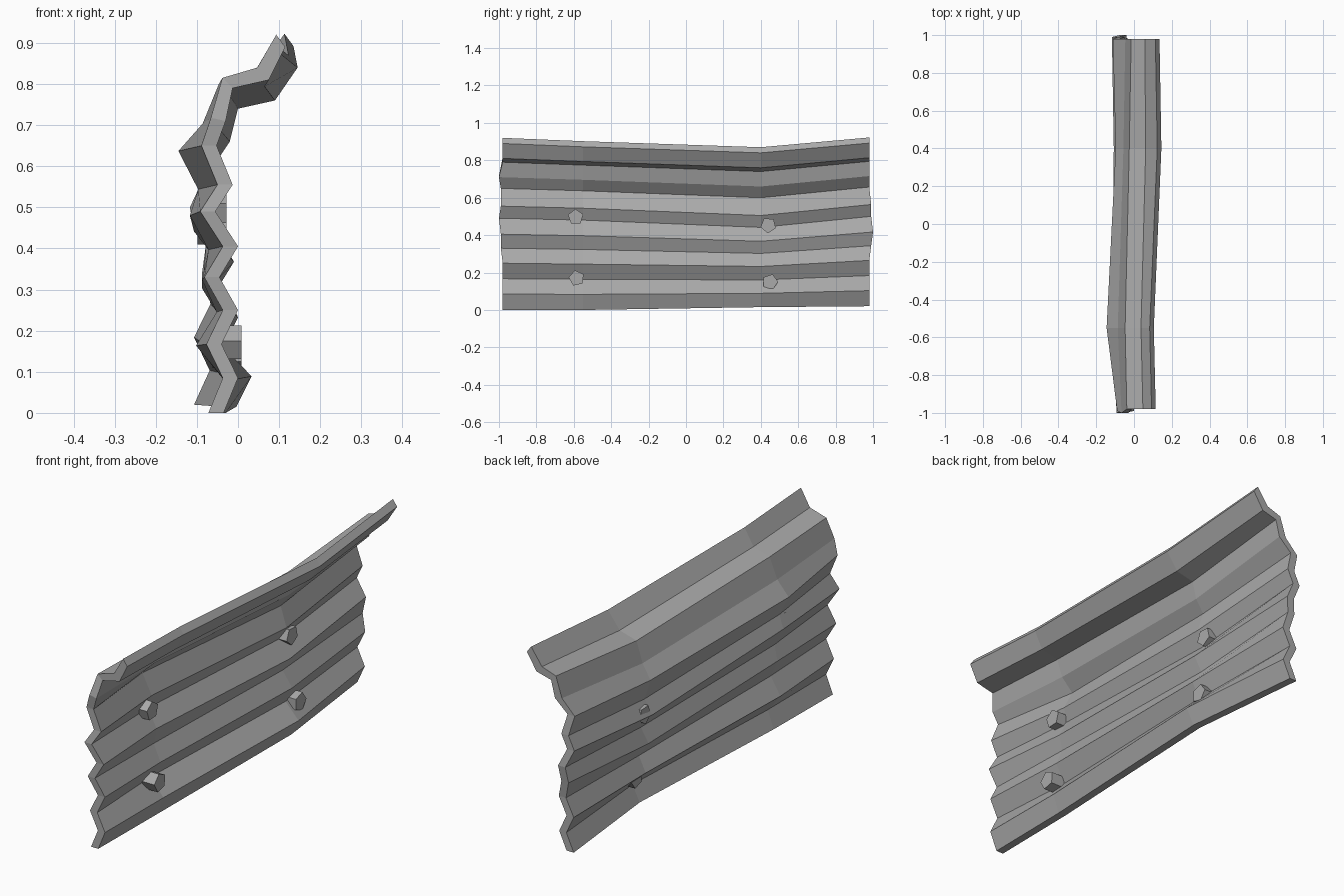
import bpy
import bmesh
import math
from mathutils import Matrix

old = bpy.data.objects.get("Cube")
if old:
    bpy.data.objects.remove(old, do_unlink=True)


def make_material(name, colour):
    mat = bpy.data.materials.new(name)
    mat.use_nodes = True
    mat.diffuse_color = colour
    mat.node_tree.nodes["Principled BSDF"].inputs["Base Color"].default_value = colour
    return mat


def add_object(name, bm, material):
    bmesh.ops.recalc_face_normals(bm, faces=bm.faces)
    mesh = bpy.data.meshes.new(name)
    bm.to_mesh(mesh)
    bm.free()
    mesh.materials.append(material)
    obj = bpy.data.objects.new(name, mesh)
    bpy.context.scene.collection.objects.link(obj)
    return obj


steel = make_material("grey_steel", (0.4, 0.4, 0.4, 1.0))

# Fold lines from bottom to top: height, then x at each of the four stations
FOLDS = [
    (0.0, (-.035, -.03, -.004, -.07)),
    (.085, (0, 0, .033, -.032)),
    (.167, (-.04, -.065, -.035, -.07)),
    (.25, (0, -.015, 0, -.03)),
    (.33, (-.045, -.05, -.05, -.05)),
    (.405, (0, -.035, -.01, -.04)),
    (.49, (-.055, -.08, -.07, -.08)),
    (.555, (-.013, -.06, -.03, -.05)),
    (.65, (-.052, -.108, -.06, -.075)),
    (.71, (-.03, -.05, -.02, -.01)),
    (.79, (-.013, -.022, 0, .01)),
    (.81, (.075, .065, .09, .085)),
    (.89, (.115, .105, .145, .135)),
]
STATIONS = (-.98, -.55, .4, .98)


def sag(station, z):
    """Vertical dent of the sheet at a station."""
    return (0,
            -.02 * z,
            max(.015 - .13 * z, -.05),
            .02 - .02 * z)[station]


def thickness(row):
    """Offset from the bolted face to the plain face."""
    special = {9: (-.036, .008), 10: (-.025, .025),
               11: (-.028, .03), 12: (-.022, .03)}
    return special.get(row, (-.037, 0))


def ragged(station, row):
    """Slightly uneven cut along both ends."""
    if station == 0:
        return -.02 if row in (6, 9) else -.01 if 4 <= row <= 8 else 0
    if station == 3:
        return .02 if row == 5 else .01 if row in (4, 6, 7) else 0
    return 0


# Corrugated sheet with a bent top flange
bm = bmesh.new()
front, back = [], []
for s, y in enumerate(STATIONS):
    face_row, rear_row = [], []
    for r, (z, xs) in enumerate(FOLDS):
        yy = y + ragged(s, r)
        zz = z + sag(s, z)
        dx, dz = thickness(r)
        face_row.append(bm.verts.new((xs[s], yy, zz)))
        rear_row.append(bm.verts.new((xs[s] + dx, yy, zz + dz)))
    front.append(face_row)
    back.append(rear_row)

last_row = len(FOLDS) - 1
last_station = len(STATIONS) - 1
for s in range(last_station):
    for r in range(last_row):
        for grid in (front, back):
            bm.faces.new((grid[s][r], grid[s + 1][r],
                          grid[s + 1][r + 1], grid[s][r + 1]))
    # Bottom and top rims
    for r in (0, last_row):
        bm.faces.new((front[s][r], front[s + 1][r], back[s + 1][r], back[s][r]))
# End rims
for s in (0, last_station):
    for r in range(last_row):
        bm.faces.new((front[s][r], front[s][r + 1], back[s][r + 1], back[s][r]))
add_object("corrugated_sheet", bm, steel)


# Five-sided bolts on the valleys of the sheet
def add_bolt(name, tip_x, y, z, turn):
    bolt = bmesh.new()
    depth = .07
    place = (Matrix.Translation((tip_x - depth / 2, y, z))
             @ Matrix.Rotation(math.radians(turn), 4, "X")
             @ Matrix.Rotation(math.pi / 2, 4, "Y"))
    bmesh.ops.create_cone(bolt, cap_ends=True, segments=5,
                          radius1=.043, radius2=.043, depth=depth, matrix=place)
    add_object(name, bolt, steel)


add_bolt("bolt_upper_front", -.028, -.59, .497, 20)
add_bolt("bolt_upper_back", -.028, .44, .453, 50)
add_bolt("bolt_lower_front", .008, -.585, .17, 30)
add_bolt("bolt_lower_back", .008, .45, .15, 0)
